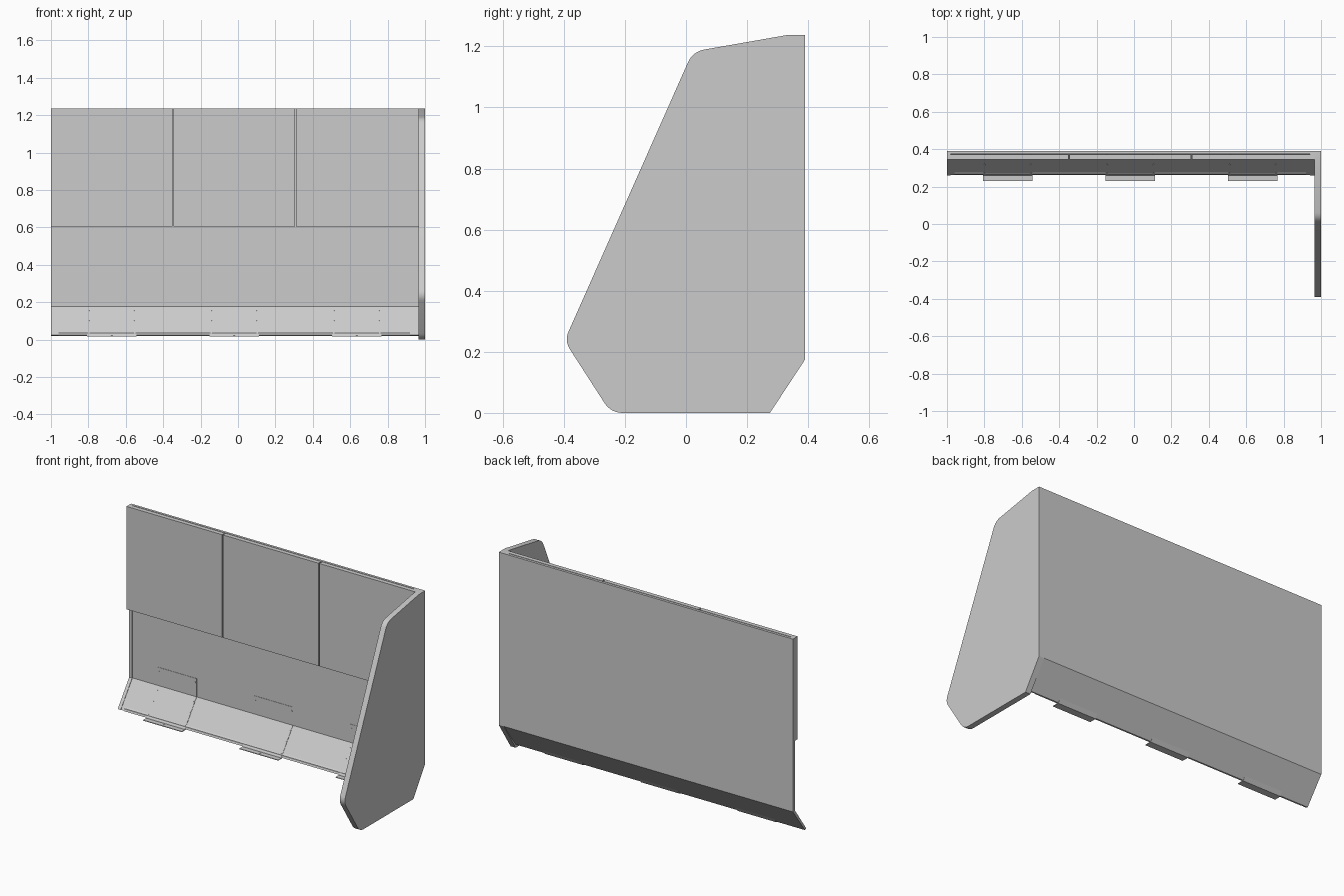
import bpy, bmesh, math
from mathutils import Vector

if "Cube" in bpy.data.objects:
    bpy.data.objects.remove(bpy.data.objects["Cube"])


def extrude_x(name, profile, x0, x1, smooth=False):
    """Solid made from a (y, z) profile swept between x0 and x1."""
    bm = bmesh.new()
    a = [bm.verts.new((x0, y, z)) for y, z in profile]
    b = [bm.verts.new((x1, y, z)) for y, z in profile]
    n = len(profile)
    bm.faces.new(a)
    bm.faces.new(b[::-1])
    for i in range(n):
        j = (i + 1) % n
        bm.faces.new((a[i], b[i], b[j], a[j]))
    bmesh.ops.recalc_face_normals(bm, faces=bm.faces)
    me = bpy.data.meshes.new(name)
    bm.to_mesh(me)
    bm.free()
    ob = bpy.data.objects.new(name, me)
    bpy.context.collection.objects.link(ob)
    if smooth:
        bpy.ops.object.select_all(action='DESELECT')
        ob.select_set(True)
        bpy.context.view_layer.objects.active = ob
        bpy.ops.object.shade_smooth_by_angle(angle=math.radians(30))
    return ob


def rect(y0, y1, z0, z1):
    return [(y0, z0), (y1, z0), (y1, z1), (y0, z1)]


def rounded(corners, steps=8):
    """Round each (y, z, trim) corner; trim 0 keeps it sharp."""
    out = []
    for i, (y, z, r) in enumerate(corners):
        p = Vector((y, z))
        if r == 0:
            out.append((y, z))
            continue
        prev = Vector(corners[i - 1][:2])
        nxt = Vector(corners[(i + 1) % len(corners)][:2])
        s = p + (prev - p).normalized() * r
        e = p + (nxt - p).normalized() * r
        for k in range(steps + 1):
            t = k / steps
            out.append(tuple(s * (1 - t) ** 2 + p * 2 * t * (1 - t) + e * t * t))
    return out


TOP, WALL_R = 1.237, 0.965

# Side panel with rounded front corners
extrude_x("side_panel", rounded([
    (0.275, 0, 0), (0.39, 0.175, 0), (0.39, TOP, 0), (0.33, TOP, 0),
    (0.022, 1.183, 0.04), (-0.398, 0.236, 0.034), (-0.246, 0, 0.04)]),
    WALL_R, 1.0, smooth=True)

# Back wall bent into the sloped skirt, plus raised end strips
extrude_x("back_wall", [(0.39, TOP), (0.39, 0.175), (0.275, 0.02), (0.263, 0.024),
                        (0.375, 0.177), (0.375, TOP)], -0.98, 0.94)
strip = [(0.39, TOP), (0.39, 0.175), (0.275, 0.02), (0.26, 0.024),
         (0.371, 0.177), (0.371, TOP)]
for name, x0, x1 in (("left_end_strip", -1.0, -0.98), ("right_end_strip", 0.94, WALL_R)):
    extrude_x(name, strip, x0, x1)

# Three upper front panels separated by narrow gaps
edges, gap = [-1.0, -0.347, 0.308, WALL_R], 0.003
for i in range(3):
    extrude_x(f"upper_panel_{i + 1}", rect(0.345, 0.371, 0.605, TOP),
              edges[i] + (gap if i else 0), edges[i + 1] - (gap if i < 2 else 0))

# Lip along the bottom of the skirt
extrude_x("skirt_lip", [(0.265, 0.02), (0.276, 0.022), (0.276, 0.042), (0.266, 0.036)],
          -0.96, 0.92)

# Bent sheet brackets with a flat tab and screw heads
bracket = [(0.23, 0.016), (0.275, 0.016), (0.375, 0.177), (0.375, 0.29),
           (0.373, 0.29), (0.373, 0.178), (0.262, 0.026), (0.26, 0.02), (0.23, 0.02)]
slope = Vector((0, -0.111, -0.152))
normal = Vector((0, -0.152, 0.111)).normalized()


def screw(name, loc, axis):
    bpy.ops.mesh.primitive_cylinder_add(
        vertices=10, radius=0.004, depth=0.004, location=loc,
        rotation=axis.to_track_quat('Z', 'Y').to_euler())
    bpy.context.object.name = name


for n, cx in enumerate((-0.675, -0.02, 0.635), 1):
    extrude_x(f"bracket_{n}", bracket, cx - 0.132, cx + 0.132)
    screw(f"bracket_{n}_tab_screw", (cx, 0.245, 0.02), Vector((0, 0, 1)))
    for side in (-1, 1):
        x = cx + side * 0.124
        for t in (0.15, 0.5, 0.93):
            screw(f"bracket_{n}_screw", Vector((x, 0.373, 0.178)) + slope * t, normal)
        screw(f"bracket_{n}_upper_screw", (x, 0.373, 0.265), Vector((0, -1, 0)))
